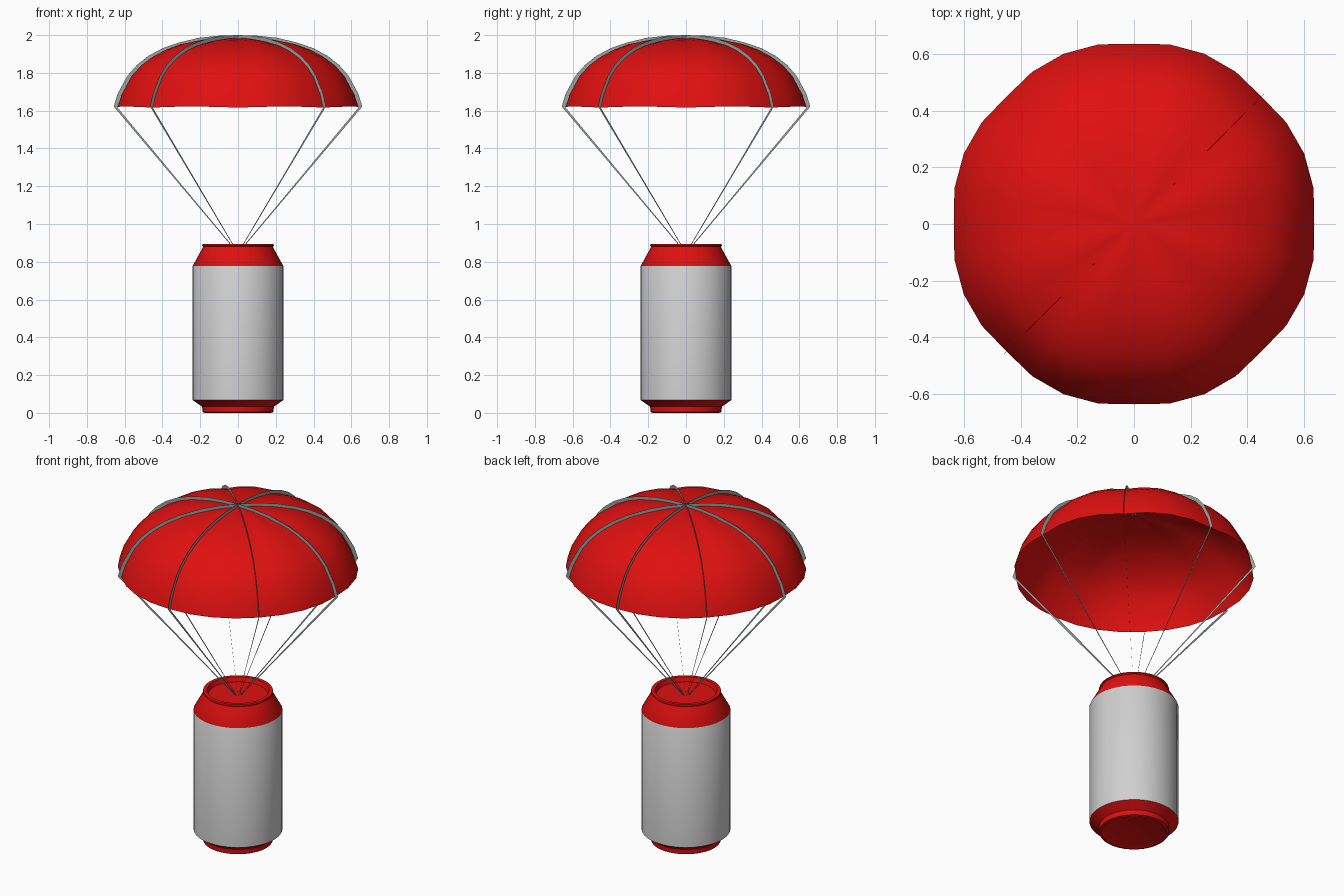
import bpy, math

if "Cube" in bpy.data.objects:
    bpy.data.objects.remove(bpy.data.objects["Cube"])

def material(name, rgb):
    m = bpy.data.materials.new(name)
    m.diffuse_color = (*rgb, 1)
    m.use_nodes = True
    m.node_tree.nodes["Principled BSDF"].inputs["Base Color"].default_value = m.diffuse_color
    return m

RED = material("red", (0.74, 0.005, 0.005))
GREY = material("light_grey", (0.63, 0.63, 0.64))
CORD = material("cord_grey", (0.32, 0.37, 0.37))

def make(name, verts, faces, mats, smooth=None):
    me = bpy.data.meshes.new(name)
    me.from_pydata(verts, [], faces)
    me.update()
    ob = bpy.data.objects.new(name, me)
    bpy.context.collection.objects.link(ob)
    for m in mats:
        me.materials.append(m)
    if smooth:
        bpy.ops.object.select_all(action='DESELECT')
        ob.select_set(True)
        bpy.context.view_layer.objects.active = ob
        bpy.ops.object.shade_smooth_by_angle(angle=math.radians(smooth))
    return ob

def spin(name, profile, n, mats, smooth, shape=lambda r, z, k: (r, z)):
    """Revolve a profile listed from its bottom/outside to its top; ends at r = 0 become fans."""
    verts, rings, faces = [], [], []
    for r, z in profile:
        start = len(verts)
        if r == 0:
            verts.append((0, 0, z))
            rings.append([start] * n)
            continue
        for k in range(n):
            a = 2 * math.pi * k / n
            rr, zz = shape(r, z, k)
            verts.append((rr * math.cos(a), rr * math.sin(a), zz))
        rings.append(list(range(start, start + n)))
    for lo, hi in zip(rings, rings[1:]):
        for k in range(n):
            j = (k + 1) % n
            faces.append(list(dict.fromkeys((lo[k], lo[j], hi[j], hi[k]))))
    return make(name, verts, faces, mats, smooth)

# Can: red base, grey wall, red shoulder and recessed lid
can = spin("can", [(0, 0.004), (0.165, 0.004), (0.175, 0), (0.188, 0.004), (0.19, 0.033),
                   (0.24, 0.068), (0.24, 0.778), (0.192, 0.865), (0.185, 0.88),
                   (0.19, 0.885), (0.188, 0.893), (0.168, 0.893), (0.16, 0.868), (0, 0.868)],
           32, [RED, GREY], 30)
for p in can.data.polygons:
    p.material_index = 1 if 0.1 < p.center.z < 0.75 else 0

# Canopy: eight gores of four columns each, pulled in along the cords
CANOPY = [(0.652, 1.622), (0.63, 1.69), (0.578, 1.785), (0.528, 1.84), (0.466, 1.886),
          (0.39, 1.926), (0.31, 1.955), (0.2, 1.976), (0.1, 1.984), (0, 1.983)]

def gore(r, z, k):
    dip = (0.014, 0.004, 0, 0.004)[k % 4] * min(1, r / 0.25)
    slope = r / 0.652
    return r - dip * slope, z - dip * (1 - 0.6 * slope)

spin("canopy", CANOPY, 32, [RED], 60, gore)

# Cords: thin upright ribbons over each seam, then down to the lid
inner = [(0, 1.98)] + [gore(r, z, 0) for r, z in reversed(CANOPY[:-1])] + [(0.017, 0.869)]
outer = [(0, 2.0), (0.1, 1.997), (0.205, 1.986), (0.315, 1.96), (0.398, 1.931), (0.474, 1.89),
         (0.535, 1.842), (0.585, 1.785), (0.637, 1.69), (0.658, 1.622), (0.022, 0.869)]
for i in range(8):
    a = i * math.pi / 4
    pts = [(r * math.cos(a), r * math.sin(a), z) for r, z in inner + outer]
    n = len(inner)
    make(f"cord_{i + 1}", pts, [(j, j + 1, n + j + 1, n + j) for j in range(n - 1)], [CORD])
